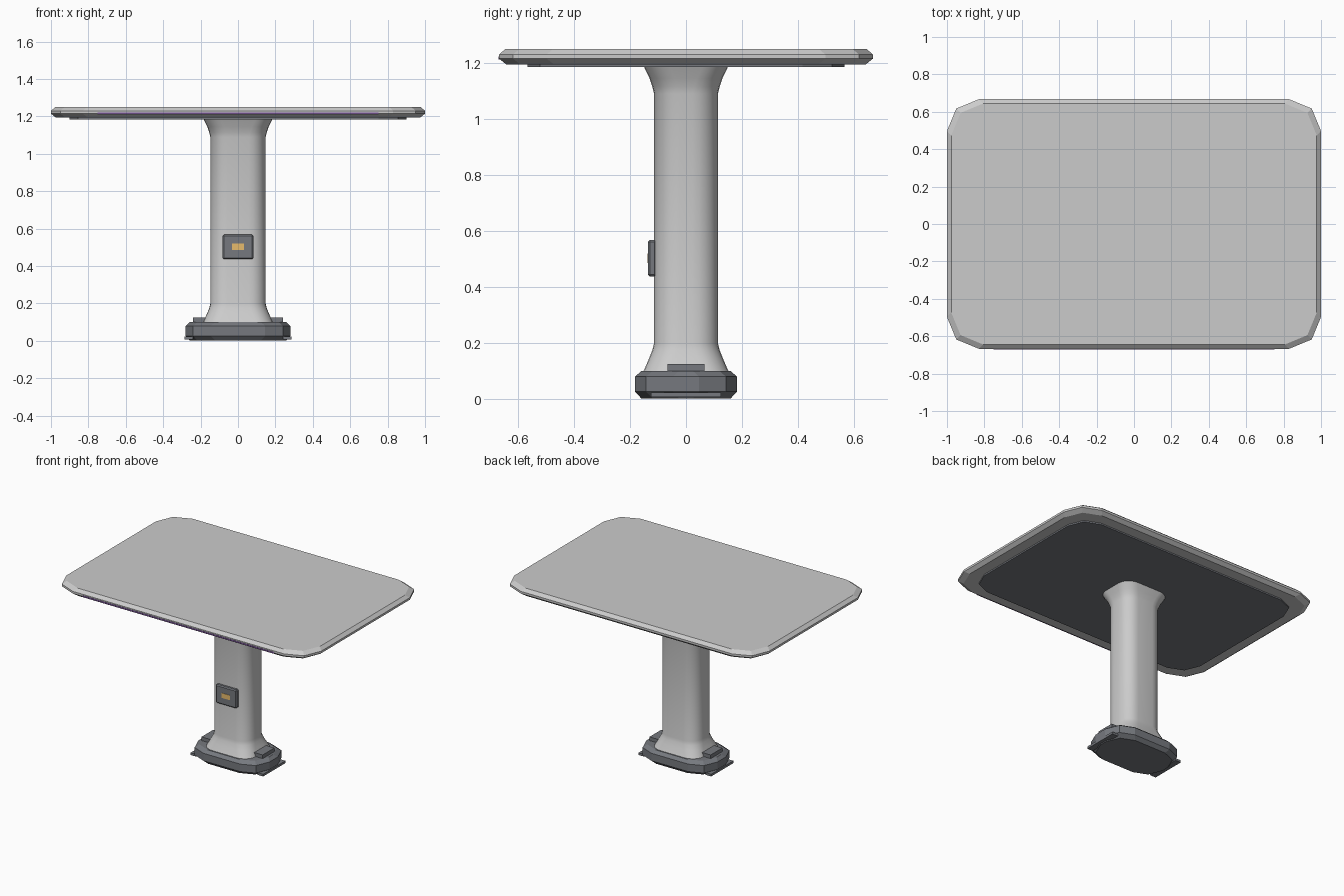
import bpy, math

if "Cube" in bpy.data.objects:
    bpy.data.objects.remove(bpy.data.objects["Cube"])


def material(name, r, g, b):
    m = bpy.data.materials.new(name)
    m.diffuse_color = (r, g, b, 1)
    m.use_nodes = True
    m.node_tree.nodes["Principled BSDF"].inputs["Base Color"].default_value = m.diffuse_color
    return m


DARK = material("dark_metal", 0.18, 0.19, 0.21)
GOLD = material("amber_light", 0.8, 0.5, 0.15)
PURPLE = material("purple_strip", 0.25, 0.12, 0.4)


def outline(hx, hy, r, seg):
    # rounded rectangle, counter-clockwise
    pts = []
    for q, (sx, sy) in enumerate([(1, 1), (-1, 1), (-1, -1), (1, -1)]):
        for i in range(seg + 1):
            a = math.pi / 2 * (q + i / seg)
            pts.append((sx * (hx - r) + r * math.cos(a), sy * (hy - r) + r * math.sin(a)))
    return pts


def slab(name, hx, hy, r, seg, profile, mat=None, smooth=False):
    # stack of rounded rectangles; profile holds (outset, z) from bottom to top
    verts, faces = [], []
    n = 4 * (seg + 1)
    for o, z in profile:
        verts += [(x, y, z) for x, y in outline(hx + o, hy + o, r, seg)]
    for k in range(len(profile) - 1):
        for i in range(n):
            j = (i + 1) % n
            faces.append((k * n + i, k * n + j, (k + 1) * n + j, (k + 1) * n + i))
    faces.append(tuple(reversed(range(n))))
    faces.append(tuple(range(len(verts) - n, len(verts))))
    me = bpy.data.meshes.new(name)
    me.from_pydata(verts, [], faces)
    ob = bpy.data.objects.new(name, me)
    bpy.context.collection.objects.link(ob)
    if mat:
        me.materials.append(mat)
    if smooth:
        bpy.ops.object.select_all(action='DESELECT')
        ob.select_set(True)
        bpy.context.view_layer.objects.active = ob
        bpy.ops.object.shade_smooth_by_angle(angle=math.radians(40))
    return ob


def box(name, lo, hi, mat=None, bevel=0.0):
    bpy.ops.mesh.primitive_cube_add(size=1, location=[(a + b) / 2 for a, b in zip(lo, hi)])
    ob = bpy.context.object
    ob.name = name
    ob.scale = [b - a for a, b in zip(lo, hi)]
    bpy.ops.object.transform_apply(location=False, rotation=False, scale=True)
    if bevel:
        mod = ob.modifiers.new("bevel", 'BEVEL')
        mod.width = bevel
        mod.segments = 1
    if mat:
        ob.data.materials.append(mat)
    return ob


# table top with bevelled rim, and the dark panel beneath it
slab("table_top", 1.0, 0.667, 0.17, 2,
     [(-0.025, 1.195), (0, 1.215), (0, 1.23), (-0.023, 1.25)])
slab("under_panel", 0.9, 0.565, 0.15, 2, [(0, 1.185), (0, 1.196)], DARK)
box("front_light_strip", (-0.75, -0.67, 1.212), (0.75, -0.655, 1.222), PURPLE)

# column flaring at both ends
slab("column", 0.148, 0.114, 0.09, 6,
     [(0.04, 0.095), (0.033, 0.11), (0.018, 0.145), (0.006, 0.175), (0, 0.2), (0, 1.09),
      (0.006, 1.115), (0.016, 1.145), (0.033, 1.18), (0.037, 1.19)], smooth=True)

# foot block with bevels
slab("base", 0.28, 0.182, 0.135, 2,
     [(-0.022, 0.003), (0, 0.027), (0, 0.08), (-0.022, 0.1)], DARK)

# clamps on the base and slim strips at its ends
for side, s in (("left", -1), ("right", 1)):
    xs = sorted((s * 0.16, s * 0.24))
    box(side + "_base_clamp", (xs[0], -0.066, 0.095), (xs[1], 0.066, 0.126), DARK)
    xs = sorted((s * 0.24, s * 0.285))
    box(side + "_base_strip", (xs[0], -0.125, 0.008), (xs[1], 0.125, 0.024), DARK)

# control box with amber light on the front of the column
box("control_box", (-0.082, -0.136, 0.437), (0.082, -0.105, 0.568), DARK, 0.007)
box("control_light", (-0.033, -0.138, 0.486), (0.033, -0.13, 0.52), GOLD)
